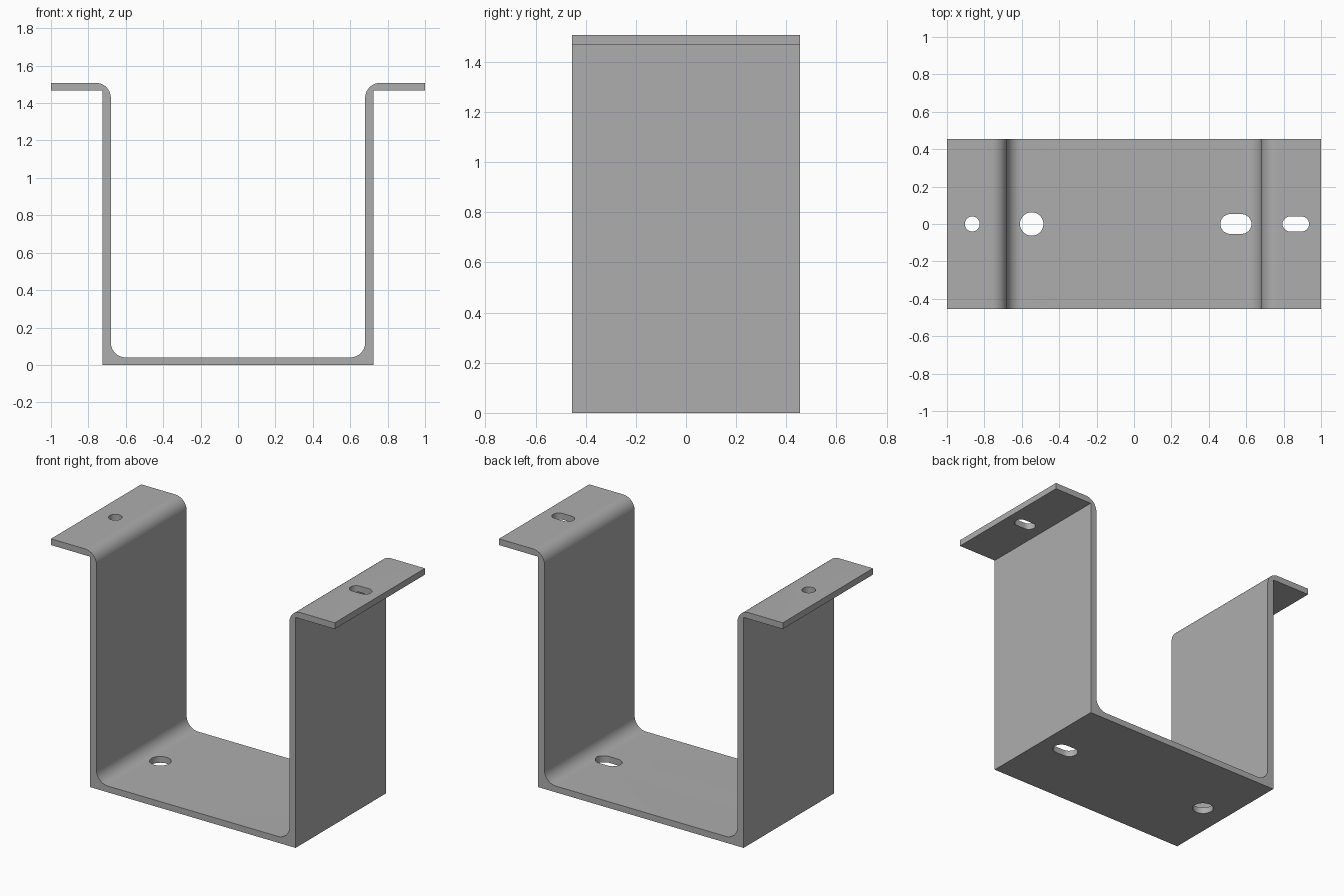
import bpy
import bmesh
from math import sin, cos, pi, radians

cube = bpy.data.objects.get("Cube")
if cube:
    bpy.data.objects.remove(cube, do_unlink=True)

WIDTH, HEIGHT, DEPTH = 2.0, 1.508, 0.908
THICK = 0.04          # sheet thickness
INNER, OUTER = 0.68, 0.724   # wall faces
BEND = 0.08           # bend radius

steel = bpy.data.materials.new("grey steel")
steel.use_nodes = True
colour = (0.42, 0.42, 0.42, 1)
steel.diffuse_color = colour
steel.node_tree.nodes["Principled BSDF"].inputs["Base Color"].default_value = colour


def arc(cx, cz, radius, start, end, steps=14):
    angles = [radians(start + (end - start) * i / steps) for i in range(steps + 1)]
    return [(cx + radius * cos(a), cz + radius * sin(a)) for a in angles]


def prism(name, outline, place, offset):
    """Extrude a closed outline, placed in space by a function, along offset."""
    bm = bmesh.new()
    face = bm.faces.new([bm.verts.new(place(u, v)) for u, v in outline])
    moved = bmesh.ops.extrude_face_region(bm, geom=[face])["geom"]
    bmesh.ops.translate(bm, vec=offset, verts=[g for g in moved if isinstance(g, bmesh.types.BMVert)])
    bmesh.ops.recalc_face_normals(bm, faces=bm.faces)
    mesh = bpy.data.meshes.new(name)
    bm.to_mesh(mesh)
    bm.free()
    obj = bpy.data.objects.new(name, mesh)
    bpy.context.collection.objects.link(obj)
    return obj


# Right half of the bent sheet profile, from the base to the flange and back
half = arc(INNER - BEND, THICK + BEND, BEND, -90, 0)
half += arc(INNER + BEND, HEIGHT - BEND, BEND, 180, 90)
half += [(WIDTH / 2, HEIGHT), (WIDTH / 2, HEIGHT - THICK),
         (OUTER, HEIGHT - THICK), (OUTER, 0)]
profile = half + [(-x, z) for x, z in reversed(half)]
bracket = prism("bracket", profile, lambda x, z: (x, -DEPTH / 2, z), (0, DEPTH, 0))
bracket.data.materials.append(steel)

# Round holes on one side, slots on the other: centre, radius, half straight length, height
holes = [
    ("flange_hole", -0.865, 0.04, 0, HEIGHT),
    ("base_hole", -0.547, 0.0625, 0, THICK),
    ("flange_slot", 0.865, 0.04, 0.031, HEIGHT),
    ("base_slot", 0.545, 0.053, 0.03, THICK),
]
bpy.context.view_layer.objects.active = bracket
for name, x, radius, straight, top in holes:
    outline = arc(x + straight, 0, radius, -90, 90, 16) + arc(x - straight, 0, radius, 90, 270, 16)
    if straight == 0:   # the two half circles share their end points
        outline = outline[:16] + outline[17:-1]
    cutter = prism(name + "_cutter", outline, lambda u, v: (u, v, top - 0.1), (0, 0, 0.2))
    cutter.hide_render = True
    cut = bracket.modifiers.new(name, "BOOLEAN")
    cut.operation = "DIFFERENCE"
    cut.solver = "EXACT"
    cut.object = cutter
    bpy.ops.object.modifier_apply(modifier=cut.name)
    bpy.data.objects.remove(cutter, do_unlink=True)

# Smooth the bends and holes, keep the sheet edges sharp
bpy.ops.object.select_all(action="DESELECT")
bracket.select_set(True)
bpy.ops.object.shade_smooth_by_angle(angle=radians(30))
